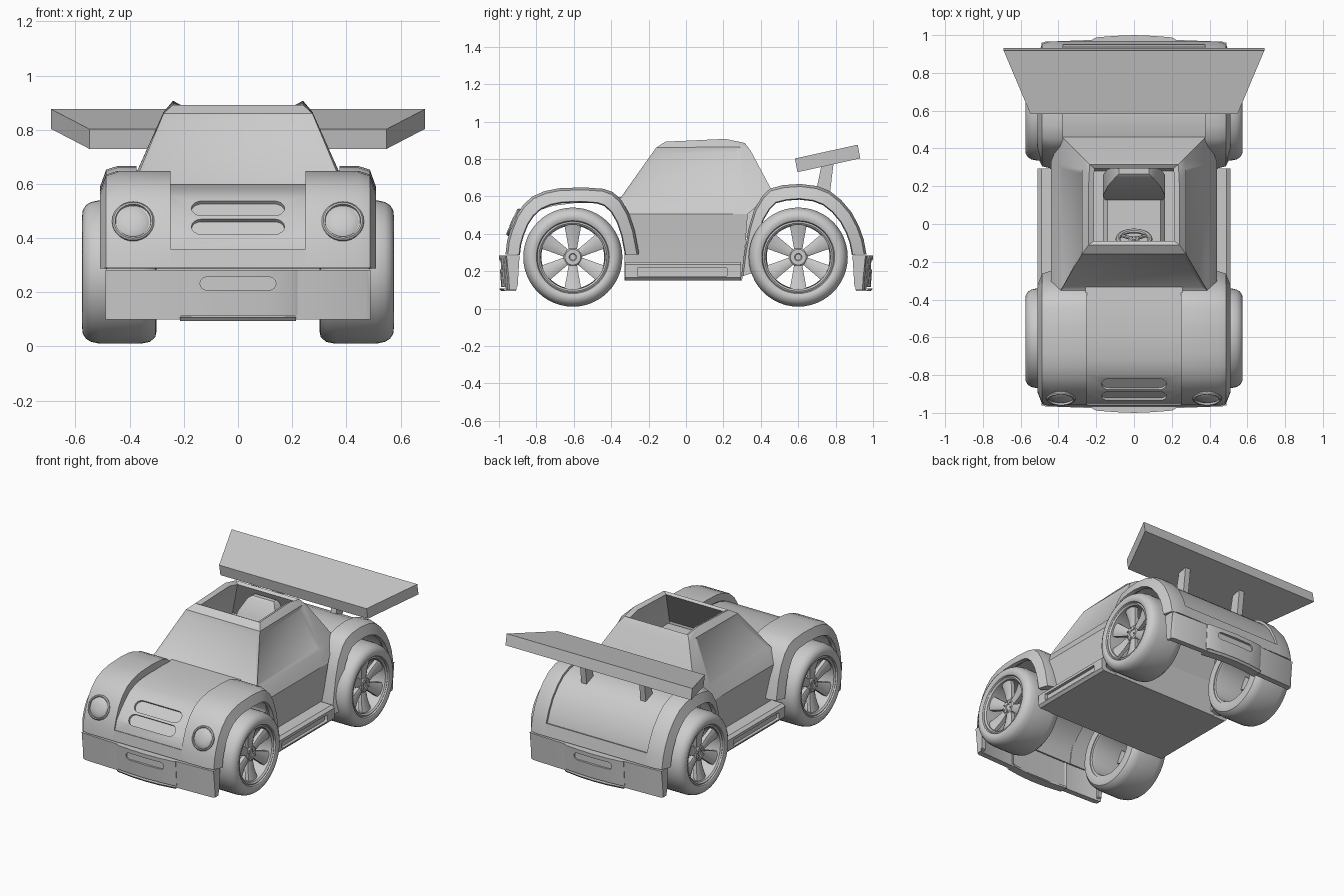
import bpy, bmesh
from math import sin, cos, pi, radians
from mathutils import Vector

if "Cube" in bpy.data.objects:
    bpy.data.objects.remove(bpy.data.objects["Cube"])


def shade(me, angle=32):
    for p in me.polygons:
        p.use_smooth = True
    me.set_sharp_from_angle(angle=radians(angle))


def loft(name, rings, loop=False, inset=()):
    """Skin a list of equal-sized rings; cap the ends unless looped."""
    bm = bmesh.new()
    vs = [[bm.verts.new(p) for p in r] for r in rings]
    n, m = len(vs[0]), len(vs)
    faces = []
    for i in range(m if loop else m - 1):
        a, b = vs[i], vs[(i + 1) % m]
        for j in range(n):
            k = (j + 1) % n
            faces.append(bm.faces.new((a[j], a[k], b[k], b[j])))
    if not loop:
        bm.faces.new(vs[0])
        bm.faces.new(vs[-1])
    bmesh.ops.recalc_face_normals(bm, faces=bm.faces[:])
    for i in inset:
        bmesh.ops.inset_individual(bm, faces=[faces[i]], thickness=0.035, depth=-0.012)
    me = bpy.data.meshes.new(name)
    bm.to_mesh(me)
    bm.free()
    shade(me)
    ob = bpy.data.objects.new(name, me)
    bpy.context.collection.objects.link(ob)
    return ob


def rect(x0, x1, y0, y1, z):
    return [(x0, y0, z), (x1, y0, z), (x1, y1, z), (x0, y1, z)]


def box(name, x0, x1, y0, y1, z0, z1):
    return loft(name, [rect(x0, x1, y0, y1, z0), rect(x0, x1, y0, y1, z1)])


def circle(c, r, axis, n=24):
    q = Vector(axis).to_track_quat('Z', 'Y')
    return [Vector(c) + q @ Vector((r * cos(2 * pi * k / n), r * sin(2 * pi * k / n), 0)) for k in range(n)]


def carve(ob, c, axis, w, h, depth=0.015, r=None):
    """Cut a shallow rounded slot into an object."""
    r = h if r is None else r
    ax = Vector(axis).normalized()
    q = ax.to_track_quat('Z', 'Y')
    flat = []
    for k, (sx, sy) in enumerate(((1, 1), (-1, 1), (-1, -1), (1, -1))):
        for t in range(5):
            a = (k + t * 0.248) * pi / 2
            flat.append(Vector((sx * (w - r) + r * cos(a), sy * (h - r * 0.999) + r * sin(a), 0)))
    cut = loft("slot_cutter", [[Vector(c) + ax * d + q @ p for p in flat] for d in (-depth, 0.04)])
    cut.hide_render = True
    mod = ob.modifiers.new("slot", 'BOOLEAN')
    mod.operation, mod.object, mod.solver = 'DIFFERENCE', cut, 'EXACT'
    dg = bpy.context.evaluated_depsgraph_get()
    me = bpy.data.meshes.new_from_object(ob.evaluated_get(dg))
    ob.modifiers.clear()
    ob.data = me
    shade(me)
    bpy.data.objects.remove(cut)


def band(name, profile, centre, section, side=1):
    """Sweep a section of (x, scale about the axle) along a y-z profile."""
    cy, cz = centre
    return loft(name, [[(side * x, cy + s * (y - cy), cz + s * (z - cz)) for x, s in section]
                       for y, z in profile])


FC, RC = (-0.605, 0.275), (0.6, 0.275)
front = [(-.965, .29), (-.957, .36), (-.94, .42), (-.91, .495), (-.87, .555), (-.82, .60), (-.755, .628),
         (-.68, .643), (-.55, .648), (-.44, .64), (-.39, .622), (-.345, .58), (-.305, .51), (-.275, .42), (-.25, .29)]
rear = [(.965, .29), (.95, .37), (.925, .44), (.885, .515), (.83, .58), (.77, .628), (.70, .655), (.61, .666),
        (.52, .66), (.45, .642), (.41, .605), (.365, .53), (.335, .43), (.31, .29), (.295, .17)]

# Wings over the wheels
for s in (1, -1):
    for nm, prof, c, x0 in (("front", front, FC, .25), ("rear", rear, RC, .375)):
        sec = [(x0, 1), (.445, 1), (.487, .965), (.51, .80), (.485, .785), (.445, .87), (x0, .87)]
        band(nm + "_wing", prof, c, sec, s)

# Hood with two intake slots, nose strip below it
hood_profile = [(-.958, .29), (-.95, .36), (-.93, .42), (-.88, .48), (-.80, .555), (-.72, .58),
                (-.60, .595), (-.45, .60), (-.32, .595)]
hood = band("hood", hood_profile, FC, [(-.258, 1), (.258, 1), (.258, .9), (-.258, .9)])
carve(hood, (0, -.848, .51), (0, -.68, .73), .172, .040)
carve(hood, (0, -.911, .442), (0, -.77, .64), .172, .036)
band("nose_strip", front[:2], FC, [(-.255, 1), (.255, 1), (.255, .9), (-.255, .9)])

# Rear deck, set slightly below the wings, and tail strip
band("rear_deck", rear[:10], RC, [(-.38, .96), (.38, .96), (.38, .87), (-.38, .87)])
band("tail_strip", rear[:2], RC, [(-.38, 1), (.38, 1), (.38, .9), (-.38, .9)])


# Cabin tub: outer wall up, over the open roof edge, inner wall down
def ring(*pts):
    return list(pts) + [(-x, y, z) for x, y, z in reversed(pts)]


loft("cabin", [
    ring((.40, -.33, .15), (.40, .20, .15), (.40, .30, .15)),
    ring((.41, -.33, .25), (.41, .20, .25), (.41, .31, .25)),
    ring((.44, -.33, .505), (.44, .22, .505), (.44, .33, .505)),
    ring((.39, -.355, .585), (.40, .32, .585), (.385, .465, .62)),
    ring((.275, -.16, .86), (.275, .29, .865), (.265, .345, .845)),
    ring((.24, -.11, .892), (.24, .21, .907), (.235, .315, .885)),
    ring((.212, -.09, .882), (.212, .21, .892), (.21, .295, .872)),
    ring((.34, -.31, .585), (.35, .28, .585), (.335, .42, .60)),
    ring((.38, -.29, .28), (.38, .18, .28), (.38, .28, .28)),
], inset=(18, 22, 23))

# Sills with a long recess, and the floor between them
for s in (1, -1):
    sill = loft("sill", [[(s * x, y, z) for x, z in ((.38, .15), (.495, .15), (.51, .165), (.51, .235), (.49, .25), (.38, .25))]
                         for y in (-.325, .295)])
    carve(sill, (s * .51, -.02, .195), (s, 0, 0), .24, .022, .02, .006)

# Headlights
for s in (1, -1):
    ax = Vector((0, -.91, .41))
    base = Vector((s * .387, -.918, .46))
    loft("headlight", [circle(base + ax * h, r, ax, 28) for r, h in
                       ((.078, -.04), (.078, .008), (.072, .015), (.066, .014), (.064, .002),
                        (.055, .008), (.038, .014), (.018, .017))])

# Bumpers, front and rear, with a raised middle, a slot and a lip
for nm, s in (("front", -1), ("rear", 1)):
    def slab(name, stations, z0, z1, depth):
        return loft(name, [[(x, s * y, z1), (x, s * (y - .012), z0), (x, s * (y - depth), z0), (x, s * (y - depth), z1)]
                           for x, y in stations])
    slab(nm + "_bumper", ((-.49, .955), (-.47, .965), (-.21, .975), (.21, .975), (.47, .965), (.49, .955)), .10, .283, .05)
    mid = slab(nm + "_bumper_middle", ((-.22, .978), (-.20, .988), (-.1, .996), (0, 1), (.1, .996), (.20, .988), (.22, .978)),
               .115, .283, .06)
    carve(mid, (0, s * .997, .232), (0, s, 0), .14, .024, .018)
    slab(nm + "_lip", ((-.215, .98), (-.1, .996), (0, 1), (.1, .996), (.215, .98)), .094, .108, .07)
    for e in (1, -1):
        x = e * .49
        loft(nm + "_bumper_end", [[(x - e * t, s * .96, .283), (x - e * t, s * .94, .10),
                                   (x - e * t, s * .90, .12), (x - e * t, s * .89, .283)] for t in (0, .03)])

# Wheels: tyre, barrel, six spokes, hub and nuts
X = Vector((1, 0, 0))
for s in (1, -1):
    for nm, (cy, cz) in (("front", FC), ("rear", RC)):
        def at(x, r, n=48):
            return circle((s * x, cy, cz), r, X, n)
        loft(nm + "_tyre", [at(x, r) for x, r in (
            (.555, .188), (.568, .195), (.575, .21), (.573, .228), (.562, .246), (.543, .258), (.51, .265),
            (.36, .265), (.325, .258), (.305, .24), (.30, .215), (.305, .188))], loop=True)
        loft(nm + "_rim", [at(x, r) for x, r in (
            (.31, .19), (.56, .19), (.564, .182), (.555, .172), (.33, .168), (.31, .172))], loop=True)
        loft(nm + "_hub", [at(x, r, 24) for x, r in ((.485, .05), (.52, .05), (.527, .042), (.527, .02), (.522, .016))])
        for k in range(6):
            a = 2 * pi * (k + .5) / 6
            u, v = Vector((0, cos(a), sin(a))), Vector((0, -sin(a), cos(a)))
            c = Vector((0, cy, cz))
            loft(nm + "_spoke", [[c + X * s * (x + o) + u * r + v * w * e for x, e in
                                  ((.49, -1), (.515, -1), (.522, -.5), (.522, .5), (.515, 1), (.49, 1))]
                                 for r, w, o in ((.03, .02, 0), (.10, .032, .005), (.175, .046, .022))])
            p = c + u * .034
            loft(nm + "_nut", [circle(p + X * s * x, .006, X, 6) for x in (.52, .533)])

# Rear spoiler on two struts
loft("spoiler", [[(-w, y, z), (w, y, z), (w, y + .014, z - .073), (-w, y + .014, z - .073)]
                 for w, y, z in ((.548, .582, .802), (.69, .918, .876))])
for s in (1, -1):
    loft("spoiler_strut", [[(s * x, y0, z0), (s * x, y1, z1), (s * x, .79, .785), (s * x, .725, .77)]
                           for x, y0, z0, y1, z1 in ((.20, .69, .60, .765, .58), (.24, .69, .60, .765, .58))])

# Seat, dashboard and steering wheel
loft("seat_back", [rect(-w, w, y0, y1, z) for w, y0, y1, z in
                   ((.15, .12, .22, .36), (.165, .15, .26, .62), (.14, .20, .29, .75), (.10, .245, .30, .83), (.08, .265, .295, .845))])
loft("seat_cushion", [rect(-w, w, -.12, .2, z) for w, z in ((.165, .28), (.165, .40), (.14, .43))])
box("dashboard", -.34, .34, -.30, -.17, .46, .575)
ax = Vector((0, .85, .5)).normalized()
hub = Vector((0, -.08, .57))
loft("steering_wheel", [circle(hub + ax * .013 * sin(a), .085 + .013 * cos(a), ax, 28)
                        for a in [2 * pi * k / 8 for k in range(8)]], loop=True)
loft("steering_column", [circle(hub + ax * h, r, ax, 12) for h, r in ((-.14, .02), (-.02, .02), (-.005, .03), (.005, .025))])
for a in (radians(90), radians(210), radians(330)):
    q = ax.to_track_quat('Z', 'Y')
    d = q @ Vector((cos(a), sin(a), 0))
    loft("steering_spoke", [circle(hub + d * r, .009, d, 8) for r in (.01, .085)])
